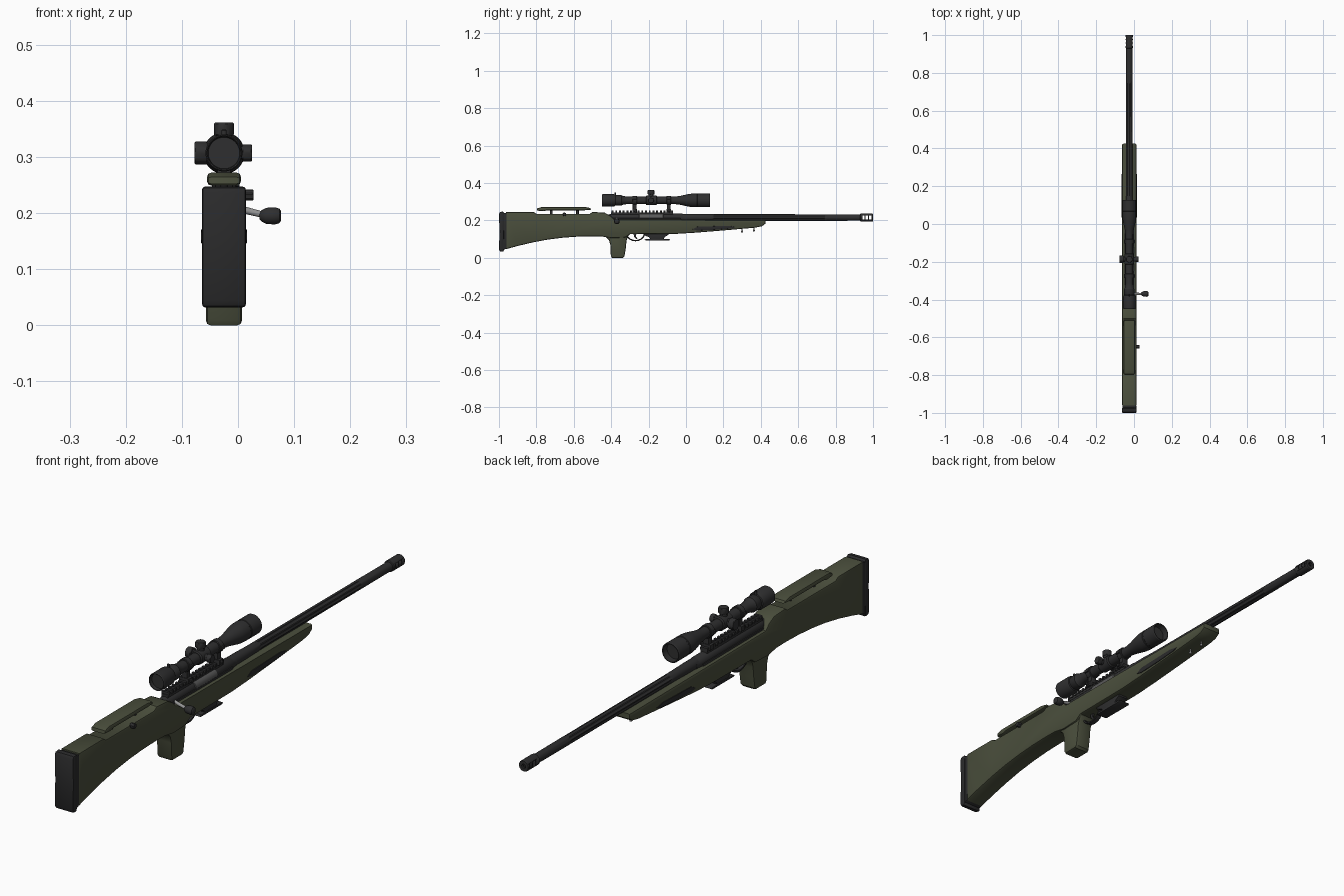
import bpy, bmesh, math
from mathutils import Vector

CX = -0.025  # rifle centre line


def material(name, rgb):
    m = bpy.data.materials.new(name)
    m.diffuse_color = (*rgb, 1)
    return m


OLIVE = material("olive stock", (0.068, 0.076, 0.045))
BLACK = material("matt black", (0.028, 0.028, 0.029))
DARK = material("dark rubber", (0.023, 0.023, 0.024))
STEEL = material("bright steel", (0.30, 0.30, 0.30))
GREY = material("bolt grey", (0.10, 0.10, 0.10))


def finish(name, bm, mat, angle=32):
    bmesh.ops.remove_doubles(bm, verts=bm.verts, dist=1e-6)
    bmesh.ops.recalc_face_normals(bm, faces=bm.faces)
    me = bpy.data.meshes.new(name)
    bm.to_mesh(me)
    bm.free()
    me.materials.append(mat)
    for p in me.polygons:
        p.use_smooth = True
    me.set_sharp_from_angle(angle=math.radians(angle))
    ob = bpy.data.objects.new(name, me)
    bpy.context.collection.objects.link(ob)
    return ob


def lathe(name, pts, origin, axis, mat, seg=32, flute=None):
    """Turn (distance, radius) points about an axis; flute = ((from, to), depth)."""
    bm = bmesh.new()
    o = Vector(origin)
    rings = []
    for a, r in pts:
        ring = []
        for k in range(seg):
            t = 2 * math.pi * (k + 0.5) / seg
            rr = r
            if flute and flute[0][0] <= a <= flute[0][1] and k % 4 < 2:
                rr -= flute[1]
            c, s = rr * math.cos(t), rr * math.sin(t)
            v = {'X': (a, c, s), 'Y': (c, a, s), 'Z': (c, s, a)}[axis]
            ring.append(bm.verts.new(o + Vector(v)))
        rings.append(ring)
    for p, q in zip(rings, rings[1:]):
        for k in range(seg):
            j = (k + 1) % seg
            bm.faces.new((p[k], p[j], q[j], q[k]))
    for ring, (a, r) in ((rings[0], pts[0]), (rings[-1], pts[-1])):
        if r > 0:
            bm.faces.new(ring)
    return finish(name, bm, mat)


def slab(name, pts, half, mat, bev=0.0, x=CX, seg=2):
    """Side profile of (y, z) points, extruded across x with softened rims."""
    bm = bmesh.new()
    a = [bm.verts.new((x - half, y, z)) for y, z in pts]
    b = [bm.verts.new((x + half, y, z)) for y, z in pts]
    caps = [bm.faces.new(a), bm.faces.new(b)]
    n = len(pts)
    for i in range(n):
        j = (i + 1) % n
        bm.faces.new((a[i], a[j], b[j], b[i]))
    bmesh.ops.recalc_face_normals(bm, faces=bm.faces)
    if bev:
        rim = list({e for f in caps for e in f.edges})
        bmesh.ops.bevel(bm, geom=rim, offset=bev, segments=seg, profile=0.5,
                        affect='EDGES', clamp_overlap=False)
    return finish(name, bm, mat)


def box(name, x0, x1, y0, y1, z0, z1, mat, bev=0.0):
    return slab(name, [(y0, z0), (y1, z0), (y1, z1), (y0, z1)],
                (x1 - x0) / 2, mat, bev, (x0 + x1) / 2)


def drum(name, origin, axis, length, r, mat, c=0.002, seg=24, flute=0):
    """Chamfered cylinder starting at origin, optionally knurled."""
    fl = ((c, length - c), flute) if flute else None
    return lathe(name, [(0, r - c), (c, r), (length - c, r), (length, r - c)],
                 origin, axis, mat, seg, fl)


# Stock: butt, notch for the cheek rest, receiver bed and fore-end
slab("stock", [
    (-0.962, 0.046), (-0.90, 0.063), (-0.82, 0.082), (-0.74, 0.097), (-0.66, 0.107),
    (-0.58, 0.113), (-0.50, 0.115), (-0.45, 0.114), (-0.40, 0.105), (-0.325, 0.108),
    (-0.30, 0.126), (-0.05, 0.128), (0.05, 0.134), (0.20, 0.146), (0.37, 0.161),
    (0.405, 0.168), (0.425, 0.182), (0.425, 0.201),
    (-0.385, 0.205), (-0.405, 0.225), (-0.435, 0.241), (-0.50, 0.245),
    (-0.515, 0.235), (-0.80, 0.235), (-0.815, 0.245), (-0.962, 0.245)],
    0.0385, OLIVE, 0.007)
# Pistol grip
slab("pistol_grip", [
    (-0.46, 0.125), (-0.43, 0.111), (-0.412, 0.095), (-0.405, 0.07), (-0.402, 0.01),
    (-0.396, 0.0), (-0.337, 0.0), (-0.329, 0.008), (-0.322, 0.05), (-0.318, 0.09),
    (-0.312, 0.112), (-0.29, 0.135), (-0.40, 0.16)], 0.032, OLIVE, 0.008)
# Butt pad and spacer
slab("butt_pad", [(-0.994, 0.034), (-0.978, 0.032), (-0.974, 0.04), (-0.972, 0.24),
                  (-0.978, 0.247), (-0.994, 0.245), (-1.0, 0.235), (-0.997, 0.14),
                  (-1.0, 0.045)], 0.039, DARK, 0.005)
slab("butt_spacer", [(-0.976, 0.042), (-0.96, 0.048), (-0.958, 0.24), (-0.976, 0.24)],
     0.037, DARK, 0.003)

# Adjustable cheek rest
slab("cheek_rest", [(-0.797, 0.252), (-0.76, 0.249), (-0.74, 0.254), (-0.54, 0.254),
                    (-0.507, 0.257), (-0.512, 0.266), (-0.54, 0.272), (-0.77, 0.272),
                    (-0.795, 0.264)], 0.030, OLIVE, 0.007)
for i, y in enumerate((-0.72, -0.58)):
    drum(f"cheek_post_{i}", (CX, y, 0.22), 'Z', 0.04, 0.007, BLACK)
drum("cheek_knob", (0.010, -0.65, 0.232), 'X', 0.018, 0.010, BLACK, flute=0.001)

# Fore-end side panels and sling studs
slab("foreend_panels", [(0.035, 0.152), (0.06, 0.166), (0.23, 0.171), (0.265, 0.164),
                        (0.25, 0.157), (0.16, 0.150), (0.06, 0.146)], 0.041, DARK, 0.001)
for i, y in enumerate((0.30, 0.363)):
    lathe(f"sling_stud_{i}", [(0, 0), (0.001, 0.005), (0.008, 0.005), (0.010, 0.003), (0.03, 0.003)],
          (CX, y, 0.135 + i * 0.006), 'Z', STEEL, 12)

# Receiver, rear shroud and ejection port
lathe("receiver", [(-0.445, 0), (-0.445, 0.013), (-0.435, 0.018), (-0.405, 0.020),
                   (-0.395, 0.023), (-0.02, 0.023), (-0.015, 0.021), (0.0, 0.021)],
      (CX, 0, 0.213), 'Y', BLACK)
drum("ejection_port", (CX + 0.0035, -0.25, 0.215), 'Y', 0.13, 0.0215, GREY)
box("receiver_bed", CX - 0.026, CX + 0.026, -0.41, -0.03, 0.19, 0.212, BLACK, 0.003)

# Bolt handle
bm = bmesh.new()
p, q = Vector((CX + 0.01, -0.37, 0.212)), Vector((0.048, -0.37, 0.196))
bmesh.ops.create_cone(bm, cap_ends=True, segments=16, radius1=0.007, radius2=0.0055,
                      depth=(q - p).length)
rot = (q - p).to_track_quat('Z', 'Y').to_matrix()
for v in bm.verts:
    v.co = rot @ v.co + (p + q) / 2
finish("bolt_handle", bm, STEEL)
lathe("bolt_knob", [(0.038, 0.006), (0.042, 0.010), (0.050, 0.0145), (0.066, 0.0155),
                    (0.074, 0.013), (0.077, 0.008)], (0, -0.37, 0.195), 'X', BLACK, 20)

# Fluted barrel
lathe("barrel", [(-0.02, 0.020), (0.04, 0.020), (0.10, 0.0185), (0.139, 0.0183), (0.15, 0.0183),
                 (0.74, 0.0175), (0.755, 0.0175), (0.94, 0.017)],
      (CX, 0, 0.215), 'Y', BLACK, 32, ((0.145, 0.745), 0.003))

# Muzzle brake with three ports cut through the sides
brake = lathe("muzzle_brake", [(0.93, 0.0), (0.93, 0.018), (0.933, 0.021), (0.997, 0.021),
                               (1.0, 0.019), (1.0, 0.008), (0.975, 0.008), (0.975, 0.0)],
              (CX, 0, 0.215), 'Y', BLACK)
for i in range(3):
    y = 0.943 + 0.018 * i
    cut = box(f"port_cutter_{i}", CX - 0.04, CX + 0.04, y, y + 0.012, 0.204, 0.226, BLACK)
    cut.hide_render = True
    cut.hide_viewport = True
    mod = brake.modifiers.new("port", 'BOOLEAN')
    mod.operation, mod.object, mod.solver = 'DIFFERENCE', cut, 'EXACT'
bpy.context.view_layer.update()
cut_mesh = bpy.data.meshes.new_from_object(brake.evaluated_get(bpy.context.evaluated_depsgraph_get()))
brake.modifiers.clear()
brake.data = cut_mesh
for ob in [o for o in bpy.data.objects if o.name.startswith("port_cutter")]:
    bpy.data.objects.remove(ob)

# Scope rail with teeth
box("rail_base", CX - 0.013, CX + 0.013, -0.40, -0.07, 0.226, 0.243, BLACK)
for i in range(17):
    y = -0.398 + i * 0.0199
    box(f"rail_tooth_{i}", CX - 0.016, CX + 0.016, y, y + 0.010, 0.240, 0.252, BLACK, 0.002)

# Scope body with recessed ends
SZ = 0.307
lathe("scope_tube", [(-0.435, 0), (-0.435, 0.028), (-0.448, 0.029), (-0.45, 0.031), (-0.447, 0.033),
                     (-0.385, 0.033), (-0.378, 0.030), (-0.376, 0.026), (-0.372, 0.028),
                     (-0.345, 0.028), (-0.340, 0.024), (-0.315, 0.020), (-0.06, 0.020),
                     (-0.03, 0.024), (0.015, 0.034), (0.035, 0.0365), (0.06, 0.037), (0.062, 0.0355),
                     (0.066, 0.0355), (0.068, 0.037), (0.125, 0.037), (0.128, 0.035),
                     (0.128, 0.032), (0.105, 0.030), (0.105, 0)], (CX, 0, SZ), 'Y', BLACK, 40)
drum("power_lever", (CX, -0.378, SZ + 0.02), 'Z', 0.022, 0.005, BLACK, seg=12)
drum("turret_saddle", (CX, -0.215, SZ), 'Y', 0.06, 0.0255, BLACK, 0.004, 32)

# Turrets: top, left and right
drum("top_turret_neck", (CX, -0.187, SZ), 'Z', 0.033, 0.014, BLACK)
drum("top_turret", (CX, -0.187, SZ + 0.031), 'Z', 0.023, 0.018, BLACK, flute=0.001)
drum("left_turret_neck", (-0.056, -0.187, SZ), 'X', 0.03, 0.015, BLACK)
drum("left_turret", (-0.0775, -0.187, SZ), 'X', 0.023, 0.0205, BLACK, flute=0.001)
drum("right_turret_neck", (CX, -0.187, SZ), 'X', 0.035, 0.012, BLACK)
drum("right_turret", (0.007, -0.187, SZ), 'X', 0.018, 0.0155, BLACK, flute=0.001)

# Scope rings with feet, clamp bars and screws
for i, y in enumerate((-0.275, -0.092)):
    drum(f"ring_{i}", (CX, y - 0.012, SZ), 'Y', 0.024, 0.0245, BLACK, 0.002, 32)
    box(f"ring_foot_{i}", CX - 0.012, CX + 0.012, y - 0.010, y + 0.010, 0.25, 0.295, BLACK, 0.002)
    box(f"ring_clamp_{i}", CX - 0.021, CX + 0.021, y - 0.012, y + 0.012, 0.242, 0.262, BLACK, 0.003)
    box(f"ring_lugs_{i}", CX - 0.029, CX + 0.029, y - 0.010, y + 0.010, SZ - 0.006, SZ + 0.006, BLACK, 0.002)
    drum(f"ring_nut_{i}", (CX + 0.019, y, 0.252), 'X', 0.009, 0.007, BLACK, 0.001, 6)

# Trigger guard and trigger
arc = [math.pi * (1 + k / 16) for k in range(17)]
slab("trigger_guard",
     [(-0.27 + 0.050 * math.cos(t), 0.128 + 0.040 * math.sin(t)) for t in arc] +
     [(-0.27 + 0.043 * math.cos(t), 0.128 + 0.033 * math.sin(t)) for t in reversed(arc)],
     0.010, BLACK, 0.001, seg=1)
slab("trigger", [(-0.282, 0.135), (-0.264, 0.135), (-0.268, 0.115), (-0.259, 0.101),
                 (-0.267, 0.100), (-0.278, 0.113)], 0.004, BLACK, 0.001)

# Magazine and floor plate
slab("magazine", [(-0.232, 0.135), (-0.225, 0.122), (-0.195, 0.108), (-0.19, 0.098),
                  (-0.12, 0.098), (-0.115, 0.110), (-0.095, 0.122), (-0.09, 0.135)],
     0.020, BLACK, 0.002)
slab("magazine_plate", [(-0.222, 0.096), (-0.215, 0.093), (-0.09, 0.093), (-0.084, 0.097),
                        (-0.09, 0.101), (-0.215, 0.101)], 0.023, BLACK, 0.002)
